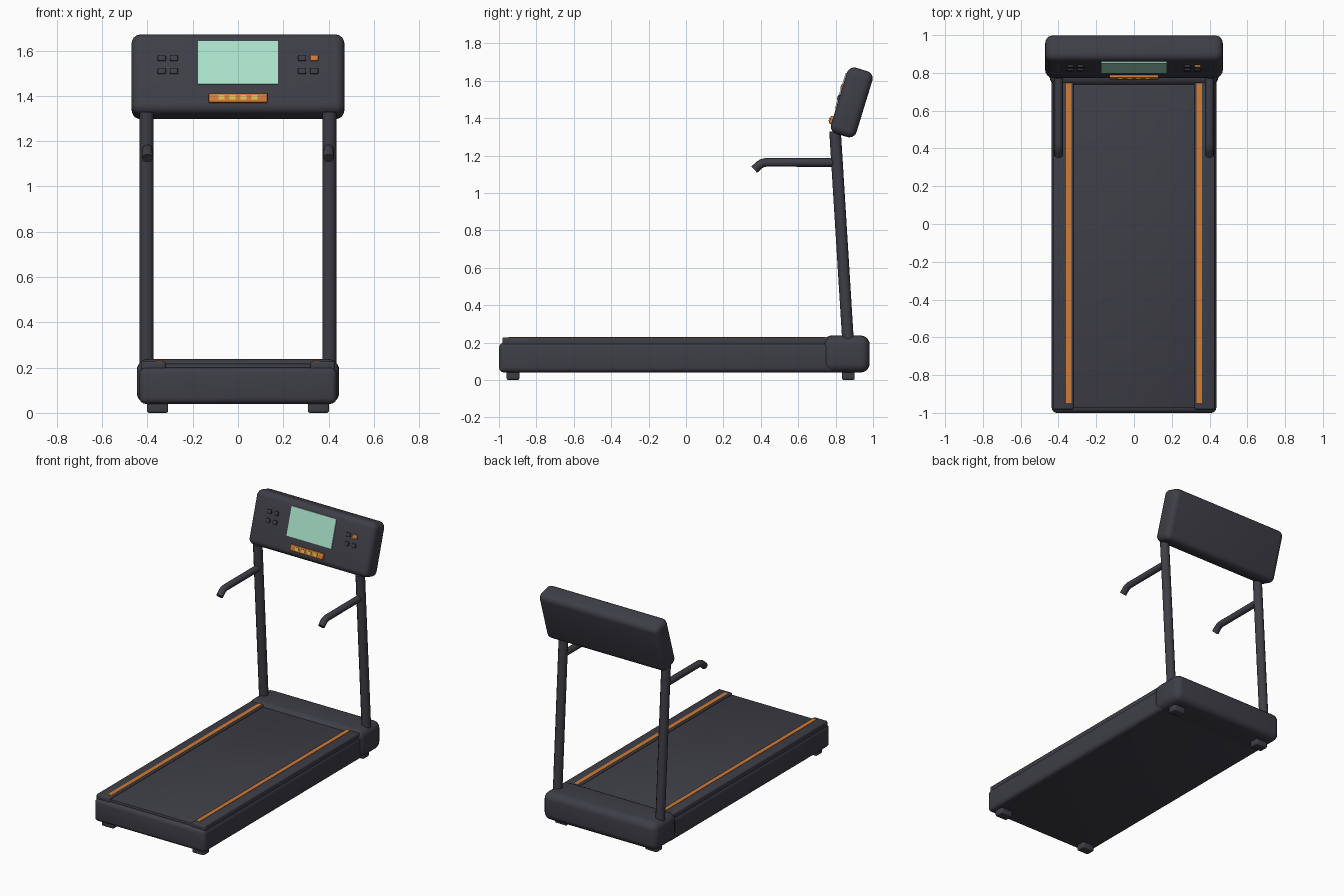
import bpy, bmesh, math
from mathutils import Matrix, Vector

if "Cube" in bpy.data.objects:
    bpy.data.objects.remove(bpy.data.objects["Cube"])


def material(name, rgb):
    m = bpy.data.materials.new(name)
    m.diffuse_color = (*rgb, 1.0)
    m.use_nodes = True
    m.node_tree.nodes["Principled BSDF"].inputs["Base Color"].default_value = m.diffuse_color
    return m


DARK = material("charcoal", (0.048, 0.048, 0.062))
ORANGE = material("orange", (0.62, 0.20, 0.04))
MINT = material("mint_screen", (0.40, 0.76, 0.59))
YELLOW = material("yellow", (0.68, 0.52, 0.08))


def finish(obj, mat):
    obj.data.materials.append(mat)
    bpy.ops.object.select_all(action='DESELECT')
    obj.select_set(True)
    bpy.context.view_layer.objects.active = obj
    if obj.type == 'CURVE':
        bpy.ops.object.convert(target='MESH')
    bpy.ops.object.shade_smooth_by_angle(angle=math.radians(35))


def box(name, x, y, z, mat, bevel=0.0, segments=3, matrix=None):
    """Box from (min, max) ranges, optionally rounded and transformed."""
    bm = bmesh.new()
    size = [r[1] - r[0] for r in (x, y, z)]
    mid = [(r[0] + r[1]) / 2 for r in (x, y, z)]
    bmesh.ops.create_cube(bm, size=1, matrix=Matrix.Translation(mid) @ Matrix.Diagonal((*size, 1)))
    if bevel:
        bmesh.ops.bevel(bm, geom=bm.edges[:], offset=bevel, segments=segments,
                        profile=0.5, affect='EDGES', clamp_overlap=True)
    if matrix:
        bm.transform(matrix)
    me = bpy.data.meshes.new(name)
    bm.to_mesh(me)
    bm.free()
    obj = bpy.data.objects.new(name, me)
    bpy.context.collection.objects.link(obj)
    finish(obj, mat)


def tube(name, points, radius, mat):
    cu = bpy.data.curves.new(name, 'CURVE')
    cu.dimensions = '3D'
    cu.bevel_depth = radius
    cu.bevel_resolution = 4
    cu.use_fill_caps = True
    sp = cu.splines.new('POLY')
    sp.points.add(len(points) - 1)
    for p, co in zip(sp.points, points):
        p.co = (*co, 1)
    obj = bpy.data.objects.new(name, cu)
    bpy.context.collection.objects.link(obj)
    finish(obj, mat)


def span(c, w):
    return (c - w / 2, c + w / 2)


# Deck, motor hood and running belt
box("deck", (-0.436, 0.436), (-1.0, 0.80), (0.04, 0.20), DARK, 0.028, 4)
box("motor_hood", (-0.447, 0.447), (0.73, 0.982), (0.04, 0.238), DARK, 0.05, 5)
box("running_belt", (-0.325, 0.325), (-0.975, 0.78), (0.18, 0.217), DARK, 0.006, 2)

for side, s in (("left", -1), ("right", 1)):
    # Side rails with orange stripes
    box(side + "_side_rail", span(s * 0.374, 0.108), (-0.982, 0.76), (0.18, 0.228), DARK, 0.010)
    box(side + "_rail_stripe", span(s * 0.346, 0.030), (-0.948, 0.745), (0.223, 0.2305), ORANGE)
    # Feet
    for end, y in (("rear", -0.925), ("front", 0.868)):
        box(f"{side}_{end}_foot", span(s * 0.355, 0.094), span(y, 0.068), (0, 0.06), DARK, 0.010)
    # Leaning uprights and bent handlebars
    tube(side + "_upright", [(s * 0.403, 0.868, 0.18), (s * 0.403, 0.797, 1.33)], 0.031, DARK)
    tube(side + "_handlebar", [(s * 0.40, 0.82, 1.163), (s * 0.40, 0.425, 1.163),
                               (s * 0.40, 0.408, 1.159), (s * 0.40, 0.395, 1.152),
                               (s * 0.40, 0.365, 1.125)], 0.023, DARK)

# Console, tilted back; its details sit on the local front face
TILT = Matrix.Translation((0, 0.886, 1.484)) @ Matrix.Rotation(math.radians(-17), 4, 'X')
F = -0.0712
box("console", (-0.47, 0.47), (F, -F), (-0.184, 0.184), DARK, 0.04, 5, TILT)
box("screen", (-0.176, 0.176), (F - 0.006, F + 0.003), (-0.057, 0.141), MINT, matrix=TILT)
box("key_strip", (-0.13, 0.13), (F - 0.014, F + 0.012), (-0.143, -0.101), ORANGE, 0.004, 2, TILT)
for i in range(4):
    box(f"strip_key_{i + 1}", span(-0.0725 + i * 0.0483, 0.027), (F - 0.019, F - 0.011),
        span(-0.122, 0.020), YELLOW, matrix=TILT)

# Console buttons, two by two on each side, one of them orange
for side, s in (("left", -1), ("right", 1)):
    for col, x in (("inner", 0.283), ("outer", 0.337)):
        for row, v in (("upper", 0.064), ("lower", 0.004)):
            accent = (side, col, row) == ("right", "outer", "upper")
            box(f"{side}_{col}_{row}_button", span(s * x, 0.036), (F - 0.010, F + 0.008),
                span(v, 0.028), ORANGE if accent else DARK, 0.006, 2, TILT)
